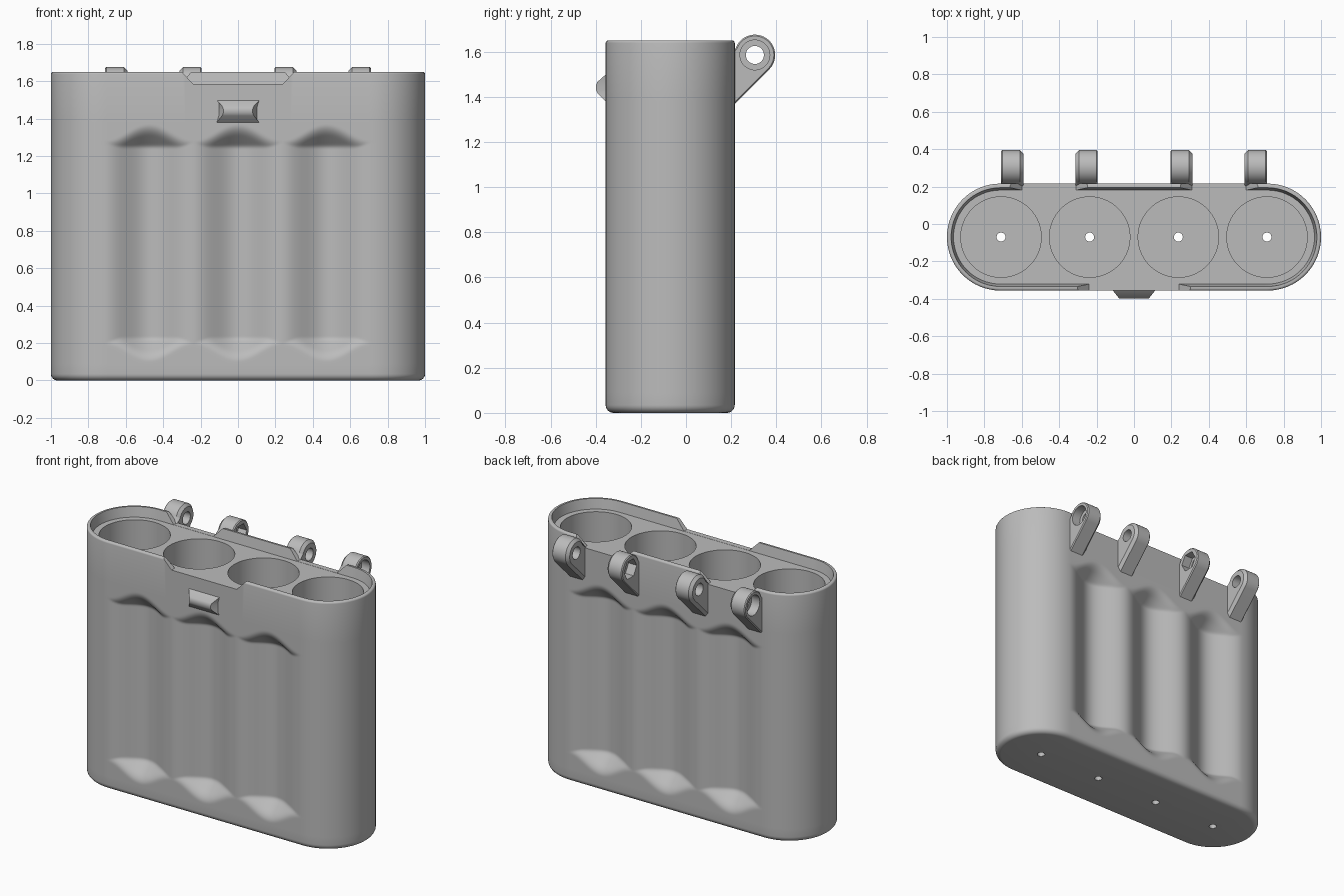
import bpy, bmesh
from math import pi, cos, sin, radians
from mathutils import Matrix

if "Cube" in bpy.data.objects:
    bpy.data.objects.remove(bpy.data.objects["Cube"])

GREY = bpy.data.materials.new("plain_grey")
GREY.use_nodes = True
GREY.diffuse_color = (0.5, 0.5, 0.5, 1)
GREY.node_tree.nodes["Principled BSDF"].inputs["Base Color"].default_value = (0.5, 0.5, 0.5, 1)

HALF, RAD, YC, TOP, DECK = 0.714, 0.286, -0.07, 1.65, 1.585
PITCH, GROOVE = 0.474, 0.09
LOW, HIGH = 0.22, 1.25          # straight part of the side grooves


def make(name, bm):
    bmesh.ops.recalc_face_normals(bm, faces=bm.faces)
    mesh = bpy.data.meshes.new(name)
    bm.to_mesh(mesh)
    bm.free()
    obj = bpy.data.objects.new(name, mesh)
    bpy.context.collection.objects.link(obj)
    mesh.materials.append(GREY)
    return obj


def loft(name, rings):
    """Closed solid skinned through rings of equal point count."""
    bm = bmesh.new()
    loops = [[bm.verts.new(p) for p in ring] for ring in rings]
    n = len(loops[0])
    for a, b in zip(loops, loops[1:]):
        for i in range(n):
            j = (i + 1) % n
            bm.faces.new((a[i], a[j], b[j], b[i]))
    bm.faces.new(loops[0][::-1])
    bm.faces.new(loops[-1])
    return make(name, bm)


def cylinder(name, radius, start, end, sides=64, axis="Z", at=(0, 0, 0)):
    bm = bmesh.new()
    bmesh.ops.create_cone(bm, cap_ends=True, segments=sides, radius1=radius,
                          radius2=radius, depth=end - start)
    turn = Matrix.Rotation(pi / 2, 4, "Y") if axis == "X" else Matrix()
    mid = (start + end) / 2
    shift = (mid, 0, 0) if axis == "X" else (0, 0, mid)
    bm.transform(Matrix.Translation(at) @ Matrix.Translation(shift) @ turn)
    return make(name, bm)


def apply(obj, mod):
    bpy.context.view_layer.objects.active = obj
    bpy.ops.object.modifier_apply(modifier=mod.name)


def cut(obj, cutter):
    mod = obj.modifiers.new("cut", "BOOLEAN")
    mod.operation, mod.solver, mod.object = "DIFFERENCE", "EXACT", cutter
    apply(obj, mod)
    bpy.data.objects.remove(cutter)


def smooth(obj):
    bpy.ops.object.select_all(action="DESELECT")
    obj.select_set(True)
    bpy.context.view_layer.objects.active = obj
    bpy.ops.object.shade_smooth_by_angle(angle=radians(30))


def soft_positive(t, k):
    """max(t, 0) with its corner rounded over a width k."""
    return max(t, 0) if abs(t) >= k else (t + k) ** 2 / (4 * k)


def groove_depth(x, z):
    """Wavy hollows between neighbouring tubes, with sloped, blended ends."""
    if abs(x) > 1.5 * PITCH:
        return 0
    d = GROOVE * (1 + cos(2 * pi * x / PITCH)) / 2
    past_end = soft_positive(max(z - HIGH, LOW - z), 0.012)
    return min(d, soft_positive(d - past_end, 0.03))


def stadium(z, inset, grooved=False, flat=96, arc=32):
    """Outline running along the front, right end, back and left end."""
    r, pts = RAD - inset, []
    for side in (-1, 1):
        for i in range(flat):
            x = -side * HALF * (2 * i / flat - 1)
            d = groove_depth(x, z) if grooved else 0
            pts.append((x, YC + side * (r - d), z))
        for i in range(arc):
            a = side * pi / 2 + pi * i / arc
            pts.append((-side * HALF + r * cos(a), YC + r * sin(a), z))
    return pts


# Body: rounded bottom, grooved flanks, softly rounded top
R1, R2 = 0.035, 0.012
levels = [(R1 * (1 - cos(a)), R1 * (1 - sin(a))) for a in [pi / 2 * i / 6 for i in range(7)]]
steps = [i / 125 for i in range(11, 31)]
levels += [(z, 0) for z in steps + [0.5, 0.75, 1.0] + [LOW + HIGH - z for z in reversed(steps)]]
levels += [(TOP - R2 * (1 - sin(a)), R2 * (1 - cos(a))) for a in [pi / 2 * i / 4 for i in range(5)]]
body = loft("body", [stadium(z, inset, True) for z, inset in levels])

# Recessed deck inside a thin lip
cut(body, loft("deck_cutter", [stadium(DECK, 0.035), stadium(TOP + 0.02, 0.018)]))


# Flared notches through the lip: one in front, two behind
def notch(x0, x1, y0, y1):
    z0, z1, flare = DECK + 0.001, TOP + 0.05, 0.11
    shape = [(x0, z0), (x1, z0), (x1 + flare, z1), (x0 - flare, z1)]
    return loft("notch_cutter", [[(x, y, z) for x, z in shape] for y in (y0, y1)])


cut(body, notch(-0.24, 0.24, -0.4, -0.3))
cut(body, notch(0.31, 0.6, 0.16, 0.26))
cut(body, notch(-0.6, -0.31, 0.16, 0.26))

# Four round wells with drain holes
for i in range(4):
    at = ((i - 1.5) * PITCH, YC, 0)
    cut(body, cylinder("well_cutter", 0.215, 0.06, 1.8, 96, at=at))
    cut(body, cylinder("drain_cutter", 0.024, -0.1, 0.1, 24, at=at))
smooth(body)

# Hinge lugs: rounded eye on a sloped bracket, chamfered more on one face
EYE_Y, EYE_Z, EYE_R = 0.305, 1.585, 0.09


def lug_ring(x, inset):
    r = EYE_R - inset
    arc = [radians(-45 + 205 * i / 32) for i in range(33)]
    pts = [(x, EYE_Y + r * cos(a), EYE_Z + r * sin(a)) for a in arc]
    return pts + [(x, 0.2, 1.58), (x, 0.2, 1.352 + inset * 1.41)]


def hinge_lug(name, square, chamfered, recess_sides):
    way = 1 if chamfered > square else -1
    lug = loft(name, [lug_ring(square, 0.006), lug_ring(square + way * 0.006, 0),
                      lug_ring(chamfered - way * 0.018, 0), lug_ring(chamfered, 0.018)])
    at = (0, EYE_Y, EYE_Z)
    cut(lug, cylinder("pin_cutter", 0.04, 0.1, 0.8, 40, "X", at))
    ends = sorted((square - way * 0.05, square + way * 0.06))
    cut(lug, cylinder("recess_cutter", 0.066, *ends, recess_sides, "X", at))
    mirror = lug.modifiers.new("mirror", "MIRROR")
    mirror.use_mirror_merge = False
    apply(lug, mirror)
    smooth(lug)


hinge_lug("outer_hinge_lugs", 0.71, 0.592, 40)
hinge_lug("inner_hinge_lugs", 0.195, 0.312, 6)

# Front catch: blunt wedge with tapered ends
profile = [(0.0, 1.38), (0.035, 1.415), (0.043, 1.43), (0.043, 1.45), (0.037, 1.465), (0.0, 1.498)]
front = YC - RAD
rings = []
for y, z in profile:
    w = 0.113 - 0.8 * y
    rings.append([(-0.113, front + 0.02, z), (0.113, front + 0.02, z),
                  (w, front - y, z), (-w, front - y, z)])
smooth(loft("front_catch", rings))
